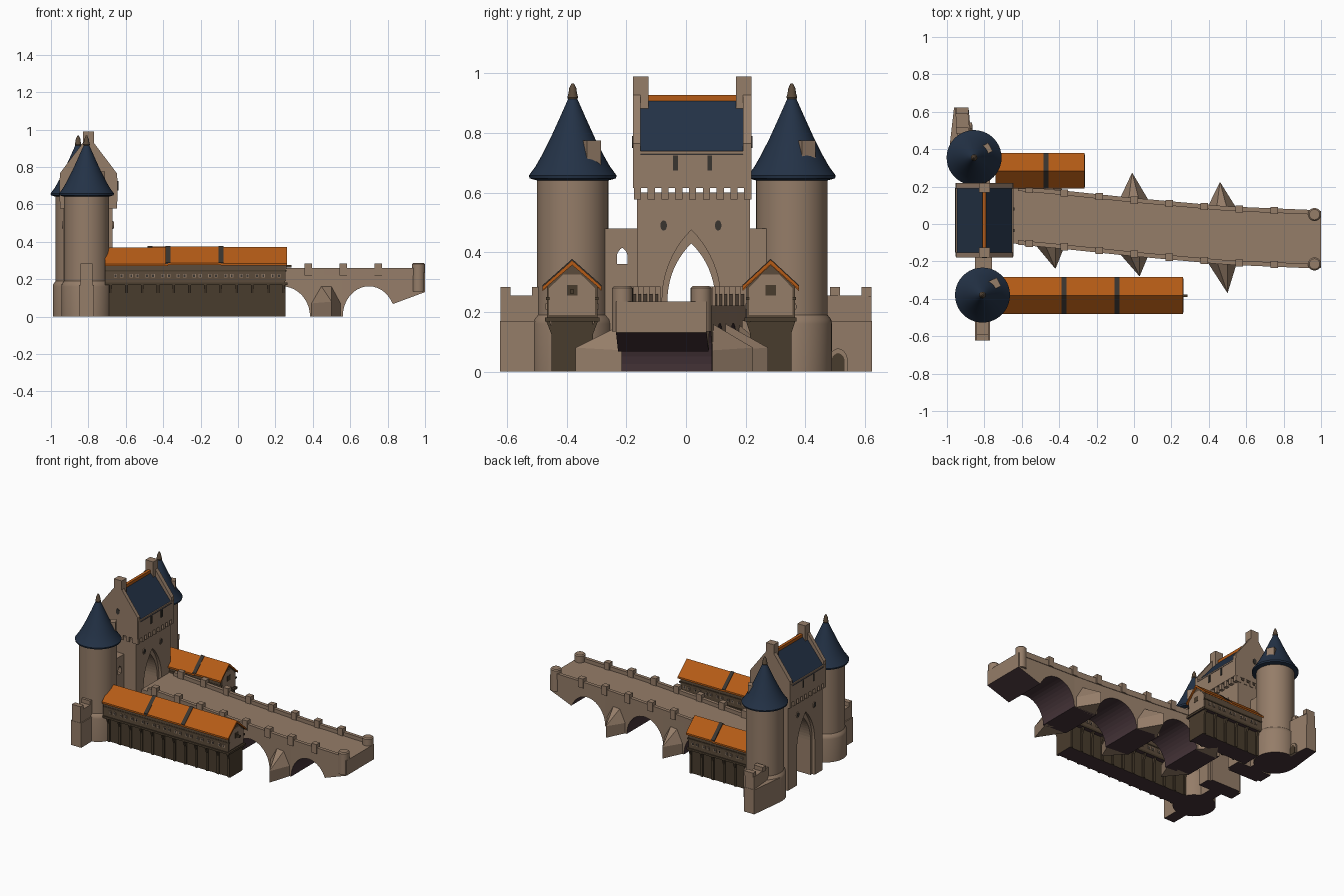
import bpy, bmesh, math
from mathutils import Vector

if "Cube" in bpy.data.objects:
    bpy.data.objects.remove(bpy.data.objects["Cube"])

def material(name, rgb):
    m = bpy.data.materials.new(name)
    m.diffuse_color = (*rgb, 1)
    m.use_nodes = True
    m.node_tree.nodes["Principled BSDF"].inputs["Base Color"].default_value = m.diffuse_color
    return m

STONE = material("warm_stone", (0.30, 0.205, 0.14))
BLUE = material("slate_blue", (0.017, 0.032, 0.062))
ORANGE = material("orange_tile", (0.46, 0.105, 0.008))
WOOD = material("dark_timber", (0.066, 0.045, 0.026))
PLANK = material("gallery_timber", (0.105, 0.07, 0.043))
PLUM = material("plum_underside", (0.06, 0.034, 0.04))
BAND = material("roof_band", (0.04, 0.035, 0.03))

def build(name, verts, faces, mats, rule=None, smooth=False, hull=False):
    bm = bmesh.new()
    vs = [bm.verts.new(v) for v in verts]
    if hull:
        bmesh.ops.convex_hull(bm, input=vs)
    for f in faces:
        bm.faces.new([vs[i] for i in f])
    bmesh.ops.recalc_face_normals(bm, faces=bm.faces)
    bm.normal_update()
    for f in bm.faces:
        f.material_index = rule(f) if rule else 0
        f.smooth = smooth
    me = bpy.data.meshes.new(name)
    bm.to_mesh(me)
    bm.free()
    if smooth:
        me.set_sharp_from_angle(angle=math.radians(35))
    for m in mats:
        me.materials.append(m)
    ob = bpy.data.objects.new(name, me)
    bpy.context.collection.objects.link(ob)
    return ob

def prism(name, pts, axis, a, b, mat, under=False):
    """Extrude a 2D outline along one axis from a to b."""
    put = {'x': lambda p, t: (t, p[0], p[1]), 'y': lambda p, t: (p[0], t, p[1]),
           'z': lambda p, t: (p[0], p[1], t)}[axis]
    n = len(pts)
    verts = [put(p, a) for p in pts] + [put(p, b) for p in pts]
    faces = [range(n), range(2 * n - 1, n - 1, -1)]
    faces += [(i, (i + 1) % n, (i + 1) % n + n, i + n) for i in range(n)]
    rule = (lambda f: int(f.normal.z < -0.9)) if under else None
    return build(name, verts, faces, [mat, PLUM], rule)

def box(name, x0, x1, y0, y1, z0, z1, mat, under=False):
    return prism(name, [(x0, y0), (x1, y0), (x1, y1), (x0, y1)], 'z', z0, z1, mat, under)

def lathe(name, x, y, prof, mat, n=40, under=False):
    verts = [(x + r * math.cos(2 * math.pi * i / n), y + r * math.sin(2 * math.pi * i / n), z)
             for r, z in prof for i in range(n)]
    faces = [(k * n + i, k * n + (i + 1) % n, (k + 1) * n + (i + 1) % n, (k + 1) * n + i)
             for k in range(len(prof) - 1) for i in range(n)]
    m = (len(prof) - 1) * n
    faces += [range(n), range(m, m + n)]
    rule = (lambda f: int(f.normal.z < -0.9)) if under else None
    return build(name, verts, faces, [mat, PLUM], rule, smooth=True)

def arch(c, half, z0, spring, top, n=10):
    """Pointed arch outline, left foot to right foot."""
    h = top - spring
    R = (half * half + h * h) / (2 * half)
    a = math.asin(min(1, h / R))
    left = [(c - half + R - R * math.cos(a * i / n), spring + R * math.sin(a * i / n)) for i in range(n + 1)]
    right = [(2 * c - p, z) for p, z in left[-2::-1]]
    return [(c - half, z0)] + left + right + [(c + half, z0)]

def arched_wall(name, x0, x1, y0, y1, z0, z1, opening):
    return prism(name, [(y0, z0)] + opening + [(y1, z0), (y1, z1), (y0, z1)], 'x', x0, x1, STONE, z0 == 0)

# ---- round towers with conical roofs
for side, tx, ty, ang in (("front", -0.81, -0.38, 0.45), ("back", -0.855, 0.355, 0.5)):
    lathe(side + "_tower", tx, ty, [(0.135, 0), (0.135, 0.16), (0.132, 0.175), (0.12, 0.19),
          (0.12, 0.655)], STONE, under=True)
    lathe(side + "_tower_roof", tx, ty, [(0.115, 0.64), (0.145, 0.648), (0.147, 0.658), (0.125, 0.688),
          (0.104, 0.725), (0.075, 0.782), (0.045, 0.848), (0.014, 0.918)], BLUE)
    lathe(side + "_tower_finial", tx, ty, [(0.012, 0.905), (0.018, 0.92), (0.014, 0.935),
          (0.012, 0.95), (0.004, 0.967)], PLANK, 12)
    cx, cy = tx + 0.065, ty + (0.06 if side == "front" else 0.045)
    pts = [(cx + 0.036 * math.cos(ang + k * math.pi / 2), cy + 0.036 * math.sin(ang + k * math.pi / 2))
           for k in (0.5, 1.5, 2.5, 3.5)]
    prism(side + "_tower_chimney", pts, 'z', 0.67, 0.775, STONE)

# ---- gatehouse body with a stepped pointed gateway
Y0, Y1, GC = -0.165, 0.215, 0.018
wide, narrow = arch(GC, 0.098, 0, 0.24, 0.475), arch(GC, 0.08, 0, 0.24, 0.43)
arched_wall("gatehouse_rear", -0.935, -0.915, Y0, Y1, 0, 0.60, wide)
arched_wall("gatehouse_core", -0.915, -0.69, Y0, Y1, 0, 0.60, narrow)
arched_wall("gatehouse_facade", -0.69, -0.67, Y0, Y1, 0, 0.60, wide)
box("gatehouse_upper", -0.955, -0.645, -0.175, 0.22, 0.615, 0.74, STONE)
# corbels below the overhanging floor
for i in range(9):
    y = -0.163 + i * 0.0463
    for x0, x1 in ((-0.953, -0.93), (-0.675, -0.647)):
        box("corbel", x0, x1, y - 0.012, y + 0.012, 0.578, 0.62, STONE)
for i in range(6):
    x = -0.92 + i * 0.048
    for y0, y1 in ((-0.174, -0.16), (0.21, 0.219)):
        box("side_corbel", x - 0.012, x + 0.012, y0, y1, 0.578, 0.62, STONE)
# gatehouse roof, ridge, gables and chimneys
prism("gatehouse_roof", [(-0.957, 0.728), (-0.8, 0.92), (-0.643, 0.728)], 'y', -0.153, 0.192, BLUE)
box("gatehouse_ridge", -0.81, -0.79, -0.15, 0.19, 0.905, 0.928, ORANGE)
for y0, y1, c0, c1 in ((-0.178, -0.152, -0.178, -0.125), (0.191, 0.22, 0.168, 0.22)):
    prism("gable_wall", [(-0.953, 0.615), (-0.953, 0.765), (-0.825, 0.935), (-0.775, 0.935),
          (-0.647, 0.765), (-0.647, 0.615)], 'y', y0, y1, STONE)
    box("gable_chimney", -0.83, -0.77, c0, c1, 0.87, 0.99, STONE)
# windows: oval lights and narrow slots on both faces, round one in each gable
oval = lambda c, z, a, b: [(c + a * math.cos(t * math.pi / 8), z + b * math.sin(t * math.pi / 8)) for t in range(16)]
for xa, s in ((-0.67, 1), (-0.935, -1)):
    for y in (-0.075, 0.108):
        prism("oval_window_frame", oval(y, 0.49, 0.016, 0.022), 'x', xa, xa + s * 0.004, STONE)
        prism("oval_window", oval(y, 0.49, 0.011, 0.017), 'x', xa, xa + s * 0.006, BAND)
for xa, s in ((-0.645, 1), (-0.955, -1)):
    for y in (-0.035, 0.08):
        box("slot_window", xa - 0.004, xa + s * 0.005, y - 0.008, y + 0.008, 0.675, 0.725, BAND)
for ya in (-0.181, 0.217):
    prism("gable_window", oval(-0.8, 0.77, 0.014, 0.02), 'y', ya, ya + 0.006, BAND)

# ---- link walls between gatehouse and towers
box("link_wall_low", -0.85, -0.76, -0.28, -0.16, 0, 0.36, STONE, True)
arched_wall("link_wall_high", -0.85, -0.76, -0.28, -0.16, 0.36, 0.48,
            arch(-0.214, 0.018, 0.36, 0.385, 0.415, 5))
box("back_link_wall", -0.86, -0.77, 0.21, 0.30, 0, 0.48, STONE, True)

# ---- outer curtain walls with merlons
box("front_curtain_wall", -0.843, -0.777, -0.622, -0.45, 0, 0.255, STONE, True)
box("front_curtain_base", -0.85, -0.77, -0.624, -0.45, 0, 0.17, STONE, True)
prism("back_curtain_wall", [(-0.94, 0.42), (-0.87, 0.42), (-0.89, 0.622), (-0.957, 0.622)], 'z', 0, 0.255, STONE, True)
prism("back_curtain_base", [(-0.99, 0.38), (-0.865, 0.42), (-0.885, 0.624), (-0.962, 0.624)], 'z', 0, 0.17, STONE, True)
for y in (0.50, 0.605):
    box("front_merlon", -0.843, -0.777, -y - 0.017, -y + 0.017, 0.25, 0.283, STONE)
    box("back_merlon", -0.952, -0.884, y - 0.017, y + 0.017, 0.25, 0.283, STONE)
prism("postern_frame", arch(0.51, 0.032, 0, 0.04, 0.078, 5), 'x', -0.88, -0.866, STONE)
prism("postern_door", arch(0.51, 0.022, 0, 0.035, 0.062, 5), 'x', -0.88, -0.864, WOOD)

# ---- curving bridge on arches
LINE = [(-0.67, 0.05), (-0.4, 0.025), (0, -0.017), (0.5, -0.062), (1, -0.083)]
def mid(x):
    for (xa, ya), (xb, yb) in zip(LINE, LINE[1:]):
        if x <= xb:
            return ya + (yb - ya) * (x - xa) / (xb - xa)
    return LINE[-1][1]
HALF, PIERS, ARCHES = 0.152, (-0.45, 0.0, 0.47), ((-0.225, 0.14), (0.235, 0.15), (0.70, 0.14))
def soffit(x):
    if x < -0.538:
        return 0.17
    if x >= 0.83:
        return 0.068 + (x - 0.83) * 0.37
    for c, r in ARCHES:
        if abs(x - c) < r:
            return 0.162 * math.sqrt(1 - ((x - c) / r) ** 2)
    return 0
xs = [-0.67, -0.539, -0.537, 0.83, 1.0]
for c, r in ARCHES:
    xs += [c - r * math.cos(math.pi * i / 20) for i in range(21)]
xs = sorted(x for x in xs if x <= 0.83 or x == 1.0)
def sweep(name, stations, section, mats, rule=None):
    verts = [(x, y, z) for x in stations for y, z in section(x)]
    n = len(stations)
    faces = [(4 * k + i, 4 * k + (i + 1) % 4, 4 * k + 4 + (i + 1) % 4, 4 * k + 4 + i)
             for k in range(n - 1) for i in range(4)]
    faces += [(0, 1, 2, 3), (4 * n - 4, 4 * n - 3, 4 * n - 2, 4 * n - 1)]
    return build(name, verts, faces, mats, rule)
sweep("bridge", xs, lambda x: [(mid(x) - HALF, soffit(x)), (mid(x) - HALF, 0.235),
      (mid(x) + HALF, 0.235), (mid(x) + HALF, soffit(x))], [STONE, PLUM],
      lambda f: int(abs(f.normal.y) < 0.1 and f.normal.z < 0.1 and f.calc_center_median().x < 0.99))
for s in (-1, 1):
    rail = [-0.62 + 0.09 * i for i in range(18)] + [0.985]
    def section(x):
        a, b = mid(x) + s * (HALF - 0.02), mid(x) + s * (HALF + 0.004)
        return [(a, 0.22), (a, 0.26), (b, 0.26), (b, 0.22)]
    sweep("bridge_parapet", rail, section, [STONE])
    for i in range(8):
        x = -0.56 + 0.187 * i
        y = mid(x) + s * (HALF - 0.008)
        box("bridge_merlon", x - 0.02, x + 0.02, y - 0.019, y + 0.019, 0.22, 0.285, STONE)
    y = mid(0.965) + s * (HALF - 0.02)
    lathe("bridge_end_post", 0.965, y, [(0.035, 0.135), (0.035, 0.28), (0.028, 0.287)], STONE, 20)
    # pointed cutwaters on the piers
    for px, tip in zip(PIERS, (-0.24, -0.28, -0.37) if s < 0 else (0.27, 0.275, 0.225)):
        e, tx = mid(px) + s * (HALF - 0.02), px - s * 0.02 + 0.01
        build("cutwater", [(px - 0.085, e, 0), (px + 0.085, e, 0), (tx, tip, 0), (px - 0.085, e, 0.07),
              (px + 0.085, e, 0.07), (tx, tip, 0.08), (px - 0.03, e, 0.17), (px + 0.03, e, 0.17)],
              [], [STONE], hull=True)

# ---- timber gallery houses on struts
def house(name, x0, x1, yc, half, splits):
    w, zr = half - 0.014, 0.368
    box(name + "_base", x0 + 0.02, x1 - 0.005, yc - 0.062, yc + 0.062, 0, 0.175, WOOD, True)
    box(name + "_floor", x0, x1 + 0.004, yc - w - 0.006, yc + w + 0.006, 0.168, 0.182, WOOD, True)
    prism(name + "_walls", [(yc - w, 0.175), (yc - w, 0.285), (yc, zr - 0.01), (yc + w, 0.285),
          (yc + w, 0.175)], 'x', x0, x1 - 0.008, PLANK)
    # plaster end panel in a timber frame
    q = w - 0.008
    prism(name + "_end_panel", [(yc - q, 0.19), (yc - q, 0.28), (yc - 0.03, 0.325), (yc + 0.03, 0.325),
          (yc + q, 0.28), (yc + q, 0.19)], 'x', x1 - 0.01, x1 - 0.003, STONE)
    box(name + "_end_hatch", x1 - 0.01, x1 - 0.001, yc - 0.018, yc + 0.018, 0.255, 0.29, WOOD)
    n = round((x1 - x0) / 0.088)
    for s in (-1, 1):
        ya, yb = yc + s * 0.06, yc + s * (w + 0.002)
        box(name + "_rail", x0, x1, min(yb, yb - s * .01), max(yb, yb - s * .01) + 0.002, 0.24, 0.25, WOOD)
        for i in range(n + 1):
            x = x0 + 0.03 + (x1 - x0 - 0.045) * i / n
            box(name + "_post", x - 0.008, x + 0.008, min(ya, ya + s * .01), max(ya, ya + s * .01), 0, 0.17, WOOD)
            prism(name + "_strut", [(ya, 0.10), (ya, 0.125), (yb - s * 0.012, 0.17), (yb, 0.17)],
                  'x', x - 0.007, x + 0.007, WOOD)
            if i < n:
                for dx in (0.025, 0.058):
                    y = yc + s * w
                    box(name + "_window", x + dx - 0.009, x + dx + 0.009, y - 0.004, y + 0.004, 0.208, 0.228, STONE)
                    box(name + "_pane", x + dx - 0.005, x + dx + 0.005, y - 0.005, y + 0.005, 0.212, 0.224, BAND)
    # tiled roof lengths separated by dark bands
    def roof(part, a, b, lift, mat):
        z, e = zr + lift, 0.284 + lift
        prism(part, [(yc - half, e), (yc, z + 0.004), (yc + half, e), (yc + half, e - 0.012),
              (yc, z - 0.012), (yc - half, e - 0.012)], 'x', a, b, mat)
    ends = [x0] + splits + [x1 + 0.002]
    for i, (a, b) in enumerate(zip(ends, ends[1:])):
        roof(name + "_roof", a, b, (-0.002, 0.003, 0.001)[i], ORANGE)
    for x in splits:
        roof(name + "_roof_band", x - 0.013, x + 0.013, 0.006, BAND)

house("front_house", -0.71, 0.26, -0.382, 0.099, [-0.375, -0.09])
house("back_house", -0.74, -0.267, 0.284, 0.095, [-0.47])
box("hoist_beam", 0.24, 0.285, -0.39, -0.376, 0.262, 0.275, WOOD)
